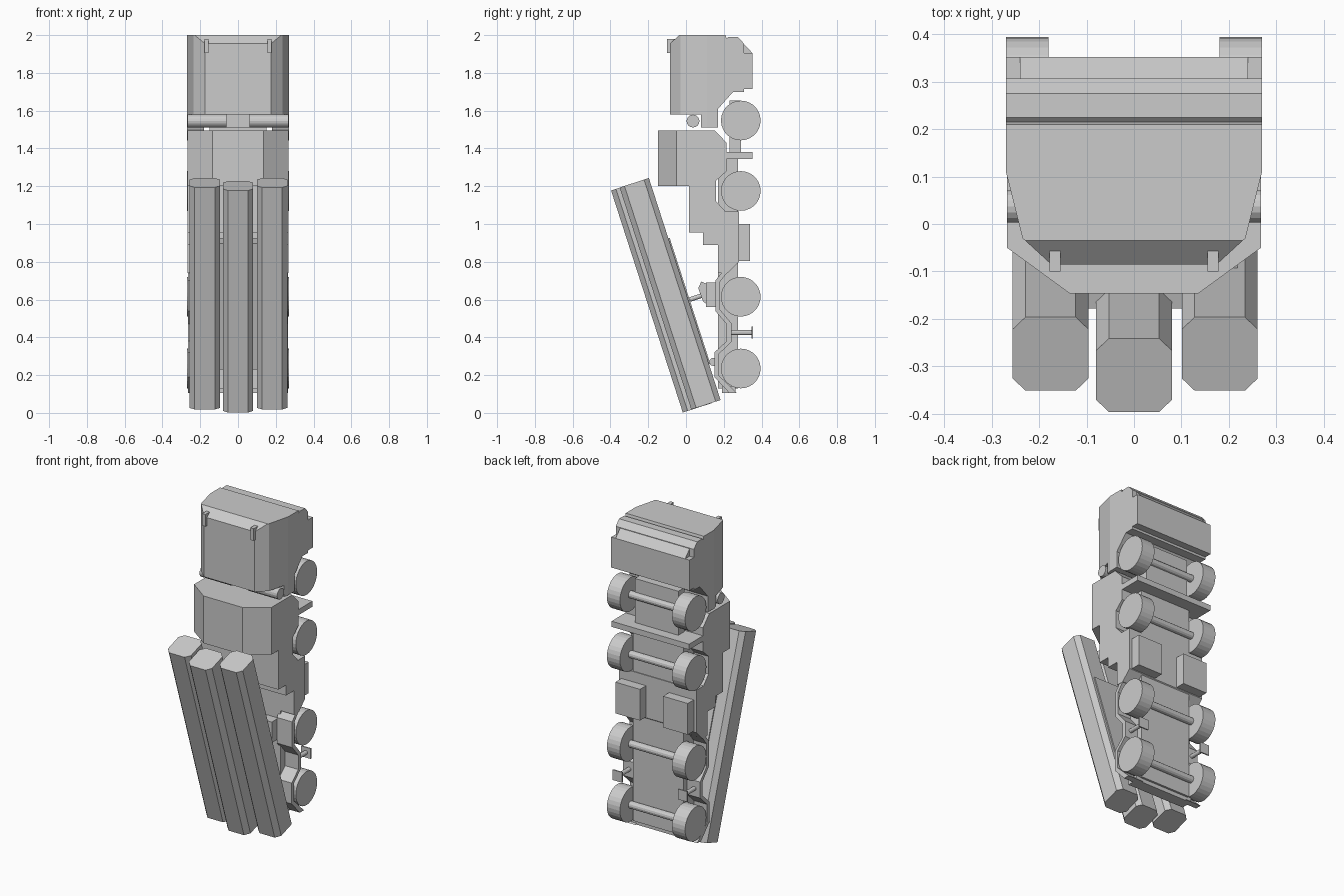
import bpy, bmesh, math
from mathutils import Vector, Matrix

if "Cube" in bpy.data.objects:
    bpy.data.objects.remove(bpy.data.objects["Cube"])


def finish(name, bm):
    bmesh.ops.recalc_face_normals(bm, faces=bm.faces[:])
    me = bpy.data.meshes.new(name)
    bm.to_mesh(me)
    bm.free()
    ob = bpy.data.objects.new(name, me)
    bpy.context.collection.objects.link(ob)
    return ob


def extrude(name, pts, x0, x1, chamfers=()):
    """Extrude a (y, z) profile along x; trim both sides by (x, y)-(x, y) lines."""
    bm = bmesh.new()
    f = bm.faces.new([bm.verts.new((x0, y, z)) for y, z in pts])
    r = bmesh.ops.extrude_face_region(bm, geom=[f])
    bmesh.ops.translate(bm, vec=(x1 - x0, 0, 0),
                        verts=[v for v in r["geom"] if isinstance(v, bmesh.types.BMVert)])
    for (xa, ya), (xb, yb) in chamfers:
        for s in (1, -1):
            n = Vector((s * (ya - yb), -(xa - xb), 0))
            bmesh.ops.bisect_plane(bm, geom=bm.verts[:] + bm.edges[:] + bm.faces[:],
                                   plane_co=(s * xa, ya, 0), plane_no=n, clear_outer=True)
            bmesh.ops.holes_fill(bm, edges=[e for e in bm.edges if e.is_boundary], sides=0)
    return finish(name, bm)


def box(name, x, y, z):
    return extrude(name, [(y[0], z[0]), (y[1], z[0]), (y[1], z[1]), (y[0], z[1])], x[0], x[1])


def both(name, x, y, z):
    box(name + "_right", x, y, z)
    box(name + "_left", (-x[1], -x[0]), y, z)


def rod(name, a, b, r, sides=12):
    a, b = Vector(a), Vector(b)
    bm = bmesh.new()
    m = Matrix.Translation((a + b) / 2) @ (b - a).to_track_quat('Z', 'Y').to_matrix().to_4x4()
    bmesh.ops.create_cone(bm, cap_ends=True, segments=sides, radius1=r, radius2=r,
                          depth=(b - a).length, matrix=m)
    return finish(name, bm)


# Cab with tapered sides and sloping windscreen
extrude("cab", [(-.085, 1.58), (-.085, 1.955), (-.035, 2.0), (.21, 2.0), (.215, 1.98),
                (.225, 1.99), (.275, 1.99), (.307, 1.955), (.307, 1.70), (.25, 1.70),
                (.17, 1.61), (.17, 1.51), (.08, 1.51), (.08, 1.58)], -.27, .27,
        [((.27, .11), (.235, -.03)), ((.235, -.03), (.175, -.085))])
extrude("bumper", [(.27, 1.99), (.352, 1.905), (.352, 1.715), (.27, 1.715)], -.24, .24)
both("bumper_corner", (.24, .27), (.29, .352), (1.715, 1.905))
both("roof_lamp", (.155, .178), (-.1, -.05), (1.905, 1.98))

# Roll of gear behind the cab
for s, side in ((1, "right"), (-1, "left")):
    rod("gear_roll_" + side, (s * .06, .037, 1.545), (s * .268, .037, 1.545), .034, 16)

# Equipment hull with stepped deck
extrude("equipment_hull", [(-.147, 1.20), (-.147, 1.495), (.153, 1.495), (.215, 1.43),
                           (.215, 1.28), (.16, 1.23), (.16, 1.12), (.21, 1.065), (.28, 1.065),
                           (.28, .80), (.22, .74), (.17, .74), (.17, .89), (.09, .89),
                           (.09, .955), (.016, .955), (.016, 1.20)], -.268, .268,
        [((.268, -.05), (.135, -.147))])

# Chassis
box("chassis", (-.175, .175), (.17, .275), (.13, 1.36))
box("front_frame", (-.15, .15), (.23, .29), (1.36, 1.655))
box("cross_plate", (-.268, .268), (.215, .352), (1.345, 1.38))
both("fuel_tank", (.08, .25), (.25, .34), (.805, 1.0))

# Rear mudguards folding over the wheels
guard = [(.22, .78), (.155, .70), (.155, .54), (.215, .47), (.215, .38), (.15, .32),
         (.15, .19), (.23, .105)]
inner = [(.27, .105), (.172, .20), (.172, .31), (.24, .375), (.24, .475), (.177, .55),
         (.177, .69), (.24, .77)]
extrude("mudguard_right", guard + inner, .16, .266)
extrude("mudguard_left", guard + inner, -.266, -.16)
box("tail_plate", (-.2, .2), (.19, .262), (.105, .14))

# Wheels and axles
for i, z in enumerate((.235, .615, 1.175, 1.548)):
    rod(f"axle_{i}", (-.2, .29, z), (.2, .29, z), .022)
    for s, side in ((1, "right"), (-1, "left")):
        rod(f"wheel_{i}_{side}", (s * .18, .29, z), (s * .27, .29, z), .105, 28)

# Stabiliser jacks
for s, side in ((1, "right"), (-1, "left")):
    rod("jack_leg_" + side, (s * .225, .23, .425), (s * .225, .35, .425), .013)
both("jack_foot", (.193, .257), (.348, .356), (.393, .457))

# Lifting gear
box("lift_base", (-.16, .16), (.105, .18), (.56, .69))
extrude("lift_block", [(.065, .66), (.08, .695), (.12, .68), (.12, .57), (.09, .59)], -.1, .1)
rod("lift_rod", (0, .02, .60), (0, .11, .63), .012)
rod("lift_pivot", (-.19, .145, .27), (.19, .145, .27), .022)

# Raised launch tubes, leaning back on a carrier beam
lean = math.radians(17.9)


def tube(name, x, y, z, w=.16, d=.163, length=1.235, c=.027):
    h = w / 2
    sec = [(-h, c), (-h + c, 0), (h - c, 0), (h, c), (h, d - c), (h - c, d), (-h + c, d), (-h, d - c)]
    bm = bmesh.new()
    f = bm.faces.new([bm.verts.new((u, v, 0)) for u, v in sec])
    r = bmesh.ops.extrude_face_region(bm, geom=[f])
    bmesh.ops.translate(bm, vec=(0, 0, length),
                        verts=[e for e in r["geom"] if isinstance(e, bmesh.types.BMVert)])
    bmesh.ops.transform(bm, verts=bm.verts[:],
                        matrix=Matrix.Translation((x, y, z)) @ Matrix.Rotation(lean, 4, 'X'))
    return finish(name, bm)


tube("launch_tube_left", -.176, .028, .018)
tube("launch_tube_middle", 0, -.017, .002)
tube("launch_tube_right", .181, .028, .018)
beam = box("carrier_beam", (-.19, .19), (.10, .197), (.19, .89))
beam.rotation_euler.x = lean
beam.location = (.028, 0, .018)
